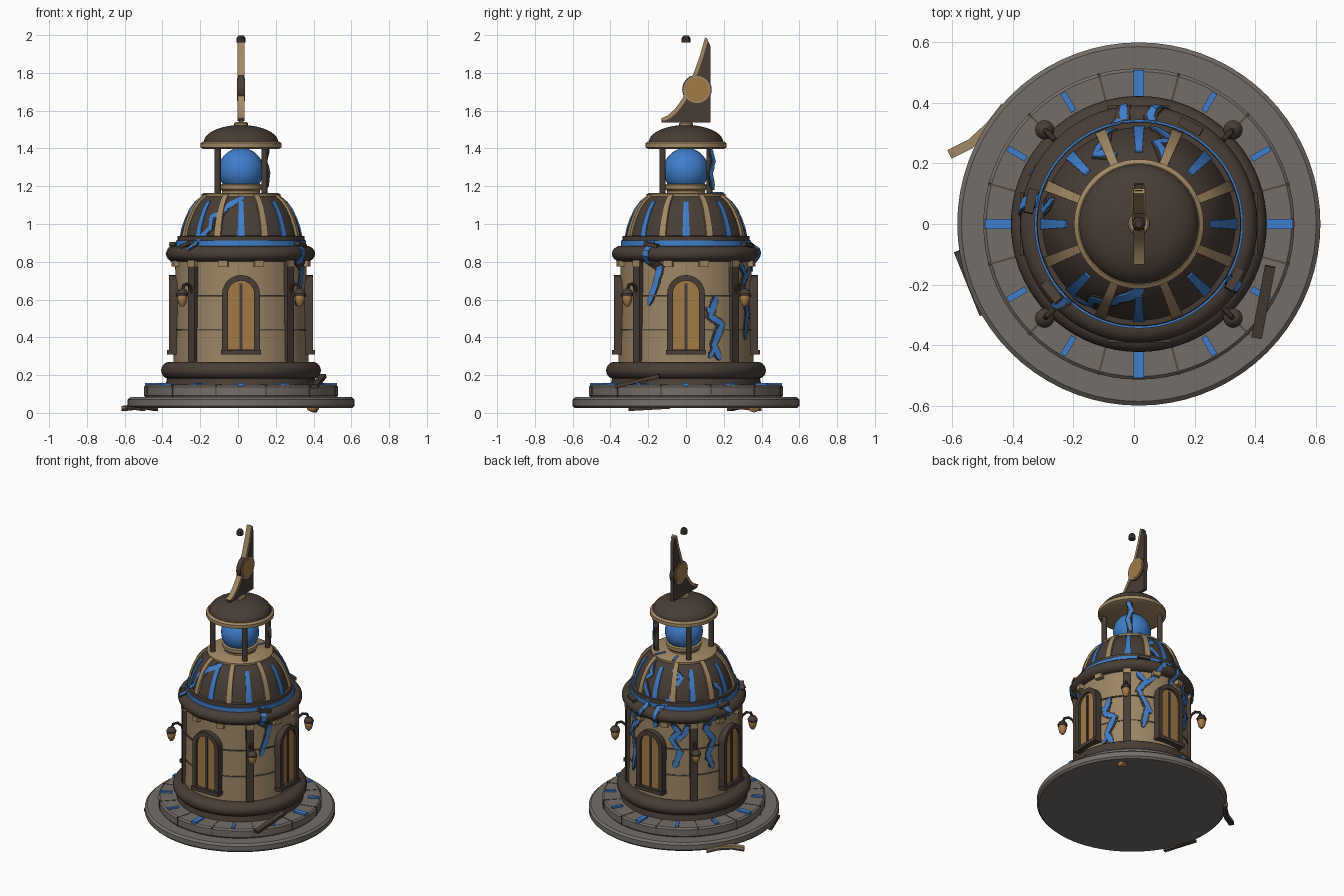
import bpy, bmesh, math, random
from mathutils import Matrix, Vector

if "Cube" in bpy.data.objects:
    bpy.data.objects.remove(bpy.data.objects["Cube"])
random.seed(4)
CX = 0.016
PARTS = []


def material(name, r, g, b):
    m = bpy.data.materials.new(name)
    m.use_nodes = True
    m.diffuse_color = (r, g, b, 1)
    m.node_tree.nodes["Principled BSDF"].inputs["Base Color"].default_value = (r, g, b, 1)
    return m


WALL = material("sandy wall", 0.33, 0.235, 0.13)
TRIM = material("tan trim", 0.36, 0.25, 0.13)
PANEL = material("amber wood", 0.36, 0.195, 0.062)
DARK = material("dark brown", 0.065, 0.047, 0.037)
STONE = material("grey stone", 0.175, 0.155, 0.14)
JOINT = material("dark joint", 0.085, 0.07, 0.055)
BLUE = material("glowing blue", 0.05, 0.21, 0.6)


def polar(deg=0, r=0, z=0):
    """Local x points outward, y sideways, z up."""
    return Matrix.Translation((CX, 0, 0)) @ Matrix.Rotation(math.radians(deg), 4, 'Z') @ Matrix.Translation((r, 0, z))


def skin(name, loops, mat, matrix=None, ring=False):
    """Join closed loops of points; cap the ends, or join last to first."""
    bm = bmesh.new()
    rows = [[bm.verts.new(p) for p in loop] for loop in loops]
    n = len(rows[0])
    pairs = list(zip(rows, rows[1:])) + ([(rows[-1], rows[0])] if ring else [])
    for a, b in pairs:
        for i in range(n):
            j = (i + 1) % n
            bm.faces.new((a[i], a[j], b[j], b[i]))
    if not ring:
        bm.faces.new(rows[0][::-1])
        bm.faces.new(rows[-1])
    bmesh.ops.recalc_face_normals(bm, faces=bm.faces)
    me = bpy.data.meshes.new(name)
    bm.to_mesh(me)
    bm.free()
    me.materials.append(mat)
    ob = bpy.data.objects.new(name, me)
    bpy.context.collection.objects.link(ob)
    ob.matrix_world = polar() if matrix is None else matrix
    PARTS.append(ob)


def lathe(name, profile, mat, matrix=None, seg=72, ring=False):
    turn = [2 * math.pi * i / seg for i in range(seg)]
    skin(name, [[(r * math.cos(a), r * math.sin(a), z) for a in turn] for r, z in profile], mat, matrix, ring)


def bulge(r, z0, z1, depth, n=10):
    """Half-round moulding profile."""
    h = (z1 - z0) / 2
    return [(r - depth + depth * math.sin(math.pi * i / n), z0 + h - h * math.cos(math.pi * i / n)) for i in range(n + 1)]


def prism(name, outline, x0, x1, mat, matrix=None):
    skin(name, [[(x, y, z) for y, z in outline] for x in (x0, x1)], mat, matrix)


def box(name, sx, sy, sz, mat, matrix):
    x, y, z = sx / 2, sy / 2, sz / 2
    prism(name, [(-y, -z), (y, -z), (y, z), (-y, z)], -x, x, mat, matrix)


def arch(w, z0, z1, n=12):
    pts = [(-w, z0), (w, z0)]
    return pts + [(w * math.cos(math.pi * i / n), z1 - w + w * math.sin(math.pi * i / n)) for i in range(n + 1)]


def lerp_radius(table):
    def radius(z):
        for (r0, z0), (r1, z1) in zip(table, table[1:]):
            if z <= z1:
                return r0 + (r1 - r0) * max(0, (z - z0) / (z1 - z0))
        return table[-1][0]
    return radius


# Stone base and paving
lathe("base_disk", [(0.588, 0.025), (0.6, 0.037), (0.6, 0.07), (0.586, 0.083)], STONE)
lathe("paving_step", [(0.507, 0.083), (0.514, 0.092), (0.514, 0.137), (0.504, 0.147)], STONE)
for k in range(12):
    box("paving_joint", 0.11, 0.007, 0.064, JOINT, polar(30 * k + 15, 0.461, 0.117))
    main = k % 3 == 0
    box("paving_light", 0.088 if main else 0.07, 0.034 if main else 0.02, 0.016, BLUE,
        polar(30 * k, 0.465, 0.15))
lathe("plinth_neck", [(0.40, 0.145), (0.39, 0.19)], DARK)
lathe("plinth_moulding", bulge(0.423, 0.18, 0.27, 0.045), DARK)

# Round wall with joints, posts and brackets
lathe("round_wall", [(0.358, 0.25), (0.346, 0.82)], WALL)
for z in (0.44, 0.62):
    lathe("wall_joint", [(0.34, z - 0.004), (0.358, z - 0.004), (0.358, z + 0.004), (0.34, z + 0.004)], JOINT, ring=True)
for k in range(4):
    box("wall_post", 0.04, 0.05, 0.56, DARK, polar(90 * k + 45, 0.352, 0.53))
for k in range(12):
    box("eave_bracket", 0.04, 0.05, 0.032, TRIM, polar(30 * k + 15, 0.355, 0.79))

# Four arched doors
for k in range(4):
    m = polar(90 * k)
    out, inn = arch(0.1, 0.315, 0.73), arch(0.07, 0.335, 0.70)
    skin("door_frame", [[(x, y, z) for y, z in o] for x, o in ((0.32, out), (0.382, out), (0.382, inn), (0.32, inn))],
         DARK, m, ring=True)
    prism("door_panel", inn, 0.32, 0.366, PANEL, m)
    box("door_split", 0.01, 0.016, 0.35, DARK, polar(90 * k, 0.367, 0.51))
    box("door_sill", 0.06, 0.21, 0.024, DARK, polar(90 * k, 0.362, 0.322))

# Hanging lamps on curved arms
for k in range(4):
    a = 90 * k + 45
    path = [(0.36, 0.61), (0.372, 0.66), (0.40, 0.683), (0.428, 0.678), (0.44, 0.645)]
    loops = []
    for i, (x, z) in enumerate(path):
        p, q = path[max(0, i - 1)], path[min(len(path) - 1, i + 1)]
        t = Vector((q[0] - p[0], 0, q[1] - p[1])).normalized()
        side = Vector((0, 1, 0))
        up = t.cross(side)
        loops.append([Vector((x, 0, z)) + 0.009 * (side * math.cos(s * math.pi / 4) + up * math.sin(s * math.pi / 4))
                      for s in range(8)])
    skin("lamp_arm", loops, DARK, polar(a))
    lathe("lamp_cap", [(0.03, 0.62), (0.032, 0.632), (0.022, 0.65), (0.008, 0.658)], DARK, polar(a, 0.44), 16)
    lathe("lamp_glass", [(0.008, 0.563), (0.02, 0.578), (0.027, 0.605), (0.024, 0.622)], PANEL, polar(a, 0.44), 16)

# Eave and dome
lathe("eave_moulding", bulge(0.392, 0.80, 0.885, 0.05), DARK)
lathe("eave_light_ring", [(0.345, 0.88), (0.345, 0.913)], BLUE)
lathe("dome_foot", [(0.338, 0.91), (0.336, 0.935), (0.318, 0.938)], DARK)
DOME = [(0.32, 0.93), (0.309, 0.98), (0.291, 1.03), (0.267, 1.08), (0.237, 1.12), (0.2, 1.15)]
lathe("dome", DOME, DARK)


def dome_strip(name, deg, w0, w1, lift, mat, profile):
    loops = []
    for i, (r, z) in enumerate(profile):
        w = w0 + (w1 - w0) * i / (len(profile) - 1)
        o = lift * 0.6
        loops.append([(r - 0.02, -w, z - 0.01), (r + lift, -w, z + o), (r + lift, w, z + o), (r - 0.02, w, z - 0.01)])
    skin(name, loops, mat, polar(deg))


for k in range(8):
    dome_strip("dome_rib", 45 * k + 22.5, 0.019, 0.014, 0.011, TRIM, DOME)
    dome_strip("dome_light", 45 * k, 0.019, 0.012, 0.005, BLUE, DOME[:-1])
lathe("dome_collar", [(0.19, 1.14), (0.208, 1.145), (0.208, 1.158), (0.195, 1.165)], TRIM)
for deg in (64, 106):
    box("collar_crack", 0.07, 0.016, 0.008, BLUE, polar(deg, 0.168, 1.165))

# Lantern with glowing globe
lathe("globe_stand", [(0.1, 1.16), (0.1, 1.175), (0.11, 1.185), (0.11, 1.207), (0.098, 1.213)], TRIM)
lathe("globe", [(max(0.001, 0.12 * math.sin(math.pi * i / 16)), 1.283 - 0.12 * math.cos(math.pi * i / 16))
                for i in range(17)], BLUE, seg=32)
for k in range(4):
    lathe("lantern_post", [(0.017, 1.15), (0.017, 1.41)], DARK, polar(90 * k + 45, 0.175), 12)
lathe("lantern_rim", [(0.2, 1.398), (0.214, 1.405), (0.214, 1.428), (0.2, 1.438)], TRIM)
lathe("lantern_cap", [(max(0.002, 0.198 * math.cos(math.pi * i / 20)), 1.432 + 0.092 * math.sin(math.pi * i / 20))
                      for i in range(11)], DARK)
lathe("cap_button", [(0.036, 1.51), (0.036, 1.533), (0.03, 1.539)], TRIM, seg=16)

# Sail-shaped fin with roundel and floating tip
EDGE = [(-0.13, 1.555), (-0.095, 1.57), (-0.055, 1.605), (-0.015, 1.66), (0.02, 1.735), (0.05, 1.81), (0.078, 1.89), (0.105, 1.985)]
prism("fin", [(-0.13, 1.537), (0.13, 1.537), (0.13, 1.94), (0.11, 1.985)] + EDGE[:-1][::-1], -0.012, 0.012, DARK)
skin("fin_edge", [[(-0.018, y - 0.004, z + 0.003), (0.018, y - 0.004, z + 0.003),
                   (0.018, y + 0.012, z - 0.01), (-0.018, y + 0.012, z - 0.01)] for y, z in EDGE], TRIM)
disc = Matrix.Translation((CX, 0.058, 1.712)) @ Matrix.Rotation(math.pi / 2, 4, 'Y')
lathe("roundel_back", [(0.078, -0.016), (0.078, 0.016)], DARK, disc, 32)
lathe("roundel_rim", [(0.072, -0.019), (0.072, 0.019)], TRIM, disc, 32)
lathe("roundel_face", [(0.062, -0.022), (0.062, 0.022)], PANEL, disc, 32)
lathe("floating_tip", [(0.023, 1.96), (0.023, 1.985), (0.012, 1.999)], DARK, seg=8)

# Glowing cracks with dark edges that follow the surface
SURFACE = lerp_radius([(0.358, 0.25), (0.346, 0.79), (0.38, 0.808), (0.393, 0.843), (0.382, 0.878), (0.348, 0.892)] + DOME)


def crack(points, width=0.012, radius=SURFACE):
    fine = []
    for (a0, z0), (a1, z1) in zip(points, points[1:]):
        fine += [(a0 + (a1 - a0) * t / 4, z0 + (z1 - z0) * t / 4) for t in range(4)]
    fine.append(points[-1])
    for name, w, lift, mat in (("crack_edge", width * 1.6, 0.004, DARK), ("crack_glow", width, 0.008, BLUE)):
        loops = []
        for i, (a, z) in enumerate(fine):
            p, q = fine[max(0, i - 1)], fine[min(len(fine) - 1, i + 1)]
            r = radius(z)
            t = Vector((math.radians(q[0] - p[0]) * r, q[1] - p[1])).normalized()
            h = w * (0.4 if i in (0, len(fine) - 1) else random.uniform(0.8, 1.2))
            loop = []
            for s, up in ((-1, -0.012), (-1, lift), (1, lift), (1, -0.012)):
                zz = z + s * h * t.x
                ang = math.radians(a) - s * h * t.y / r
                rr = radius(zz) + up
                loop.append((rr * math.cos(ang), rr * math.sin(ang), zz))
            loops.append(loop)
        skin(name, loops, mat)


# wall cracks and their branches
crack([(-31, 0.92), (-34, 0.80), (-23, 0.77), (-27, 0.68), (-34, 0.57)], 0.014)
crack([(27, 0.62), (21, 0.51), (32, 0.47), (24, 0.36), (30, 0.28)], 0.015)
crack([(22, 0.53), (18, 0.56)], 0.01)
crack([(26, 0.36), (20, 0.29)], 0.01)
crack([(55, 0.79), (64, 0.73), (57, 0.66), (66, 0.54), (61, 0.39)], 0.014)
crack([(63, 0.70), (72, 0.76), (79, 0.84)])
crack([(64, 0.56), (70, 0.50)])
crack([(112, 0.80), (120, 0.74), (112, 0.69), (121, 0.60), (115, 0.49)], 0.014)
crack([(117, 0.68), (126, 0.73), (130, 0.80)])
crack([(155, 0.85), (148, 0.75), (157, 0.67), (150, 0.57), (156, 0.47)], 0.014)
# dome cracks, some running over the eave
crack([(-86, 1.145), (-105, 1.10), (-111, 1.06), (-122, 1.04), (-121, 0.98), (-131, 0.93), (-137, 0.86)])
crack([(66, 1.14), (78, 1.07), (68, 1.03), (80, 0.95), (84, 0.89), (79, 0.83)])
crack([(108, 1.12), (122, 1.08), (112, 1.02), (110, 0.95), (98, 0.89), (96, 0.80), (93, 0.75)])
crack([(164, 1.03), (172, 0.97), (166, 0.90), (174, 0.84), (169, 0.76)])
# lantern post crack
crack([(42, 1.40), (49, 1.33), (42, 1.27), (48, 1.18)], 0.01, lambda z: 0.19)

# Broken splinters along the eave
for deg in (-142, -30, 62, 168):
    tilt = Matrix.Rotation(random.uniform(-0.4, 0.4), 4, 'X')
    box("eave_splinter", 0.03, 0.08, 0.02, DARK, polar(deg, 0.365, 0.89) @ tilt)


# Fallen debris around the base
def plank(name, a, b, w, t, mat):
    a, b = Vector(a), Vector(b)
    rot = (b - a).to_track_quat('Y', 'Z').to_matrix().to_4x4()
    box(name, w, (b - a).length, t, mat, Matrix.Translation((a + b) / 2) @ rot)


plank("fallen_plank", (0.405, -0.375, 0.14), (0.45, -0.14, 0.195), 0.035, 0.02, DARK)
bend = [(-0.61, 0.23, 0.03), (-0.54, 0.265, 0.038), (-0.48, 0.32, 0.038), (-0.43, 0.385, 0.03)]
for dz, mat, name in ((0, TRIM, "fallen_trim"), (-0.014, DARK, "fallen_trim_back")):
    skin(name, [[(x - 0.007, y + 0.014, z + dz - 0.007), (x + 0.007, y - 0.014, z + dz - 0.007),
                 (x + 0.007, y - 0.014, z + dz + 0.007), (x - 0.007, y + 0.014, z + dz + 0.007)]
                for x, y, z in bend], mat, Matrix())
plank("fallen_splinter", (-0.585, -0.09, 0.03), (-0.50, -0.30, 0.018), 0.022, 0.016, DARK)
lathe("fallen_lamp", [(0.008, -0.035), (0.026, -0.01), (0.03, 0.012), (0.008, 0.03)], PANEL,
      Matrix.Translation((0.4, 0.36, 0.03)) @ Matrix.Rotation(1.4, 4, 'Y'), 16)

# Smooth curved parts, keep edges sharp
bpy.context.view_layer.update()
bpy.ops.object.select_all(action='DESELECT')
for ob in PARTS:
    ob.select_set(True)
bpy.context.view_layer.objects.active = PARTS[0]
bpy.ops.object.shade_smooth_by_angle(angle=math.radians(35))
